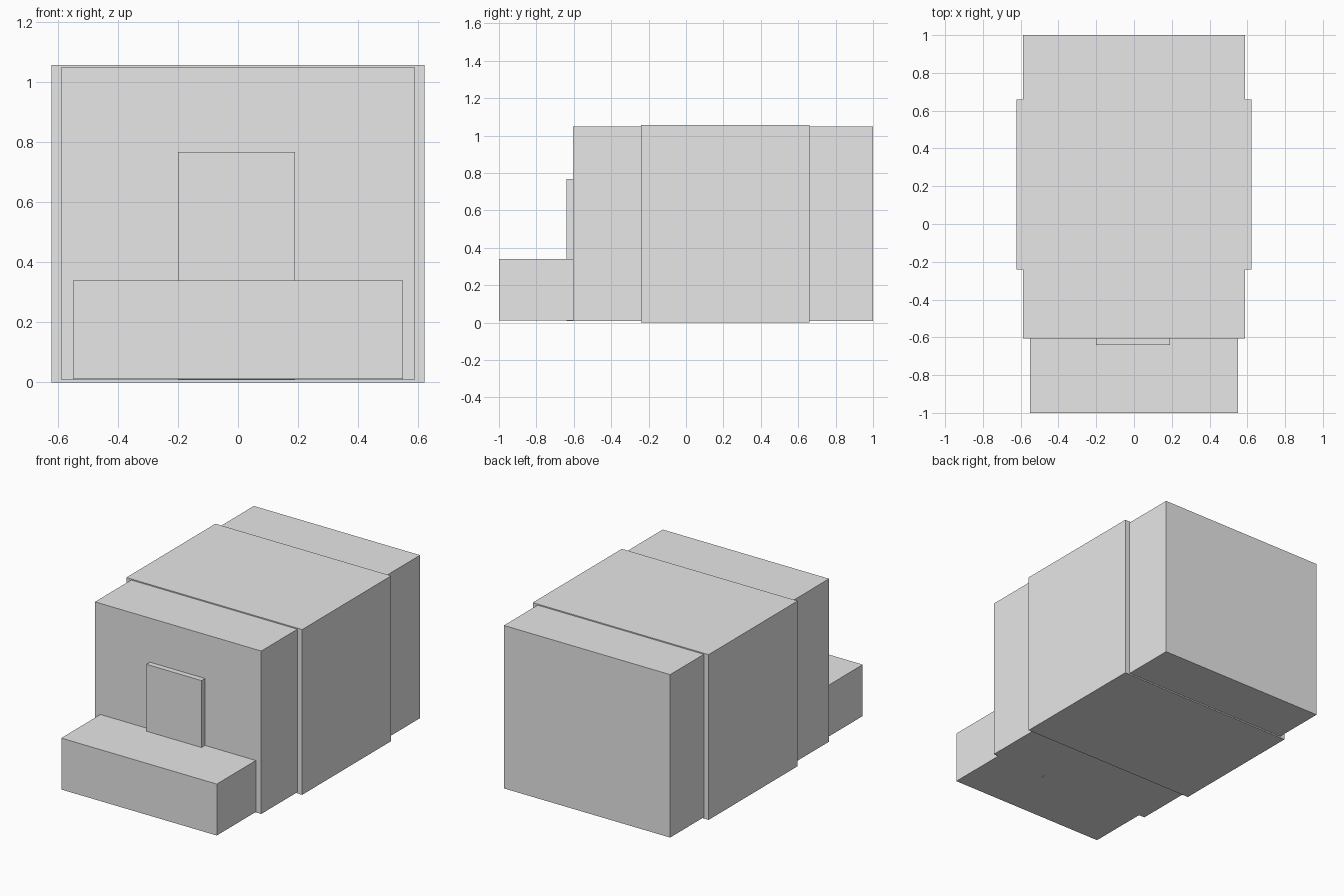
import bpy

cube = bpy.data.objects.get("Cube")
if cube:
    bpy.data.objects.remove(cube, do_unlink=True)

# One plain grey for every part
grey = bpy.data.materials.new("light_grey")
grey.use_nodes = True
grey.diffuse_color = (0.8, 0.8, 0.8, 1)
grey.node_tree.nodes["Principled BSDF"].inputs["Base Color"].default_value = (0.8, 0.8, 0.8, 1)


def box(name, x, y, z):
    """Add a flat-sided box spanning the given (min, max) ranges."""
    spans = (x, y, z)
    centre = [(a + b) / 2 for a, b in spans]
    size = [b - a for a, b in spans]
    bpy.ops.mesh.primitive_cube_add(size=1, location=centre)
    part = bpy.context.object
    part.name = name
    for vert in part.data.vertices:
        vert.co = [c * s for c, s in zip(vert.co, size)]
    part.data.materials.append(grey)
    return part


# Main block
box("main_body", (-0.588, 0.588), (-0.605, 1.0), (0.008, 1.05))

# Slightly larger sleeve around the middle
box("middle_band", (-0.622, 0.622), (-0.24, 0.66), (0.0, 1.057))

# Low step at the front
box("front_step", (-0.55, 0.55), (-1.0, -0.605), (0.011, 0.34))

# Thin upright panel rising behind the step
box("front_panel", (-0.2, 0.19), (-0.64, -0.6), (0.009, 0.768))
